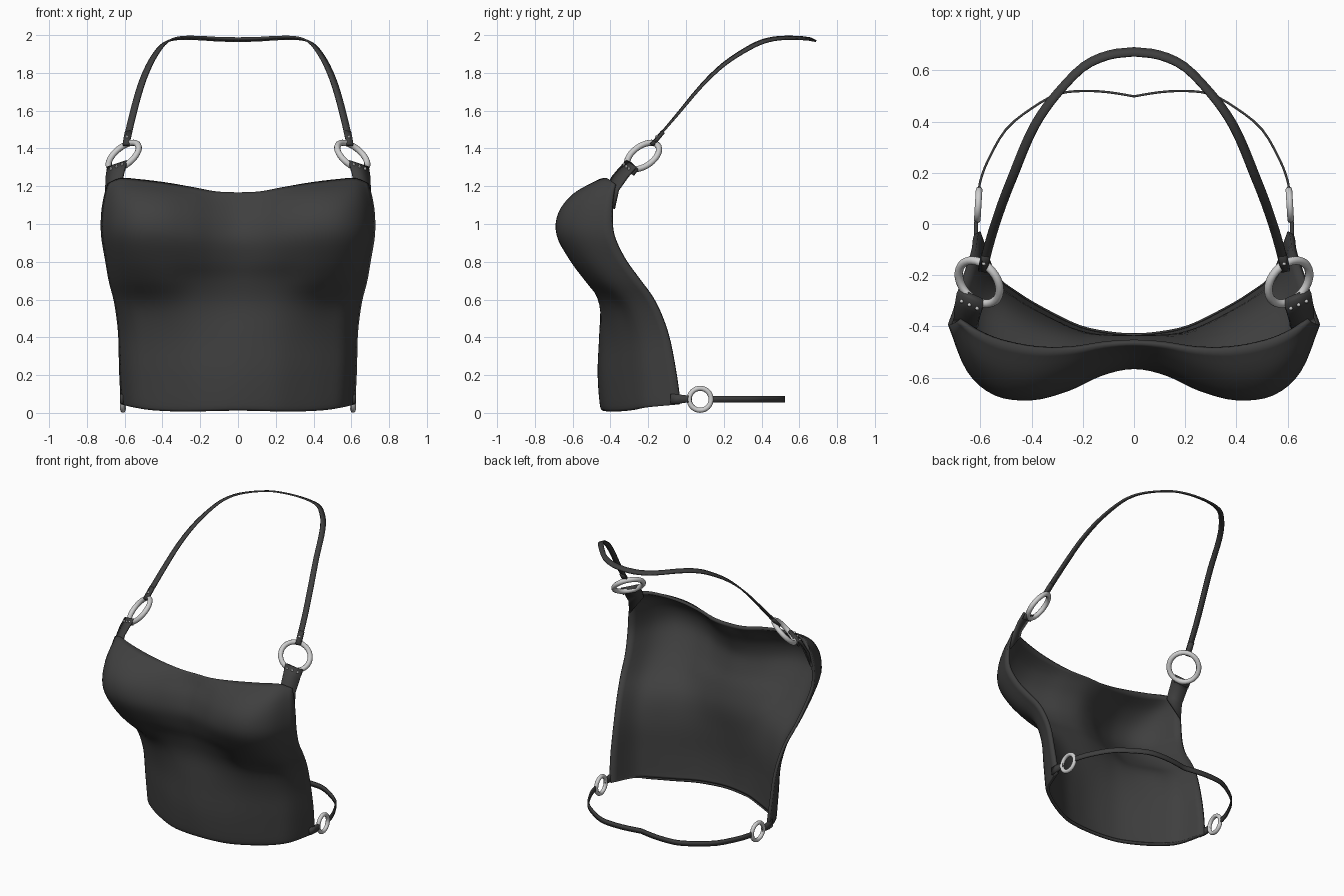
import bpy, bmesh, math
from mathutils import Vector

if "Cube" in bpy.data.objects:
    bpy.data.objects.remove(bpy.data.objects["Cube"])


def material(name, value):
    m = bpy.data.materials.new(name)
    m.diffuse_color = (value, value, value, 1)
    m.use_nodes = True
    m.node_tree.nodes["Principled BSDF"].inputs["Base Color"].default_value = m.diffuse_color
    return m


FABRIC = material("dark fabric", 0.05)
METAL = material("pale metal", 0.62)


def smooth_path(pts, steps):
    """Catmull-Rom curve through the points."""
    pts = [Vector(p) for p in pts]
    ext = [2 * pts[0] - pts[1]] + pts + [2 * pts[-1] - pts[-2]]
    out = []
    for k in range(len(pts) - 1):
        a, b, c, d = ext[k:k + 4]
        for s in range(steps):
            t = s / steps
            out.append(0.5 * (2 * b + (c - a) * t + (2 * a - 5 * b + 4 * c - d) * t * t
                              + (3 * b - a - 3 * c + d) * t ** 3))
    return out + [pts[-1]]


def finish(ob):
    bpy.ops.object.select_all(action='DESELECT')
    ob.select_set(True)
    bpy.context.view_layer.objects.active = ob
    bpy.ops.object.shade_smooth_by_angle(angle=math.radians(40))


def sheet(name, rows, thickness, offset):
    """Thick smooth cloth from a grid of points."""
    n = len(rows[0])
    verts = [p for r in rows for p in r]
    faces = [(j * n + i, j * n + i + 1, (j + 1) * n + i + 1, (j + 1) * n + i)
             for j in range(len(rows) - 1) for i in range(n - 1)]
    me = bpy.data.meshes.new(name)
    me.from_pydata(verts, [], faces)
    me.materials.append(FABRIC)
    ob = bpy.data.objects.new(name, me)
    bpy.context.collection.objects.link(ob)
    mod = ob.modifiers.new("thickness", 'SOLIDIFY')
    mod.thickness, mod.offset = thickness, offset
    finish(ob)


def ring(name, loc, normal, radius, tube):
    bpy.ops.mesh.primitive_torus_add(major_radius=radius, minor_radius=tube, major_segments=32,
                                     minor_segments=10, location=loc)
    ob = bpy.context.object
    ob.name = name
    ob.rotation_euler = Vector(normal).to_track_quat('Z', 'Y').to_euler()
    ob.data.materials.append(METAL)
    finish(ob)


def rivet(name, loc):
    bpy.ops.mesh.primitive_uv_sphere_add(segments=8, ring_count=6, radius=.008, location=loc)
    ob = bpy.context.object
    ob.name = name
    ob.data.materials.append(METAL)
    finish(ob)


def ribbon(name, half, w_start, w_mid, width, thickness):
    """Symmetric strap: half path from the right end to the middle, then mirrored."""
    path = smooth_path(half, 3)
    left, right = [], []
    for k, p in enumerate(path):
        w = Vector(w_start).lerp(Vector(w_mid), k / (len(path) - 1)).normalized() * width / 2
        left.append(p - w)
        right.append(p + w)

    def flip(seq):
        return [Vector((-p.x, p.y, p.z)) for p in reversed(seq[:-1])]
    sheet(name, [left + flip(left), right + flip(right)], thickness, 0)


# Front panel: height, half width, then depth at each column from middle to side edge
COLS = [0, .17, .35, .55, .75, .9, 1]
TOPS = [1.168, 1.173, 1.196, 1.220, 1.237, 1.243, 1.215]
LIFT = [.012, .010, .008, .008, .015, .03, .045]
LEVELS = [
    (0.00, .618, -.442, -.434, -.41, -.352, -.28, -.20, -.035),
    (0.03, .622, -.456, -.448, -.423, -.364, -.29, -.208, -.037),
    (0.20, .630, -.468, -.459, -.435, -.375, -.30, -.22, -.06),
    (0.40, .635, -.460, -.454, -.435, -.385, -.315, -.24, -.10),
    (0.57, .655, -.455, -.457, -.457, -.43, -.365, -.30, -.165),
    (0.70, .685, -.488, -.498, -.518, -.535, -.495, -.41, -.25),
    (0.82, .705, -.535, -.555, -.595, -.62, -.595, -.505, -.33),
    (0.95, .725, -.567, -.592, -.65, -.685, -.665, -.57, -.385),
    (1.07, .725, -.545, -.575, -.635, -.675, -.655, -.56, -.395),
    (1.17, .710, -.50, -.522, -.57, -.60, -.58, -.51, -.39),
    (1.24, .690, -.47, -.475, -.49, -.487, -.46, -.42, -.38),
]
rows = []
for z, w, *depth in LEVELS:
    half = []
    for c, top, lift, y in zip(COLS, TOPS, LIFT, depth):
        zz = .7 + (z - .7) * (top - .7) / .54 if z > .7 else z + lift * (1 - z / .7)
        half.append(Vector((c * w, y, zz)))
    rows.append(smooth_path([(-p.x, p.y, p.z) for p in reversed(half[1:])] + half, 4))
columns = [smooth_path(col, 4) for col in zip(*rows)]
sheet("front_panel", list(zip(*columns)), 0.02, -1)

for side, s in (("right", 1), ("left", -1)):
    # Shoulder tab folded around the upper ring
    tab = [[(.612, -.405, 1.21), (.708, -.382, 1.08)],
           [(.612, -.392, 1.245), (.70, -.36, 1.18)],
           [(.60, -.35, 1.295), (.697, -.31, 1.25)],
           [(.588, -.315, 1.332), (.69, -.268, 1.298)],
           [(.592, -.297, 1.325), (.685, -.257, 1.288)],
           [(.60, -.315, 1.288), (.685, -.28, 1.258)]]
    sheet(side + "_shoulder_tab", [[Vector((s * x, y, z)) for x, y, z in r] for r in tab], 0.014, 0)

    # Rivets on the tab
    for k in range(3):
        p = Vector((.593, -.335, 1.318)).lerp(Vector((.694, -.289, 1.282)), .2 + .3 * k)
        rivet(side + "_tab_rivet", (s * p.x, p.y - .004, p.z + .004))

    # Upper and lower rings
    ring(side + "_shoulder_ring", (s * .605, -.227, 1.36), (s * .55, -.47, .68), .096, .0165)
    ring(side + "_waist_ring", (s * .609, .075, .072), (1, s * .06, 0), .058, .0135)

    # Waist tab between panel edge and lower ring
    waist = [[(.612, -.08, .05), (.612, -.08, .10)],
             [(.618, -.03, .05), (.618, -.03, .097)],
             [(.617, .005, .055), (.617, .005, .092)],
             [(.612, .03, .056), (.612, .03, .09)]]
    sheet(side + "_waist_tab", [[Vector((s * x, y, z)) for x, y, z in r] for r in waist], 0.016, 0)

    # Strap end wrapped through the upper ring
    end = [[(.575, -.185, 1.420), (.609, -.178, 1.418)],
           [(.572, -.16, 1.447), (.605, -.153, 1.445)],
           [(.564, -.125, 1.489), (.597, -.118, 1.487)]]
    sheet(side + "_strap_end", [[Vector((s * x, y, z)) for x, y, z in r] for r in end], 0.017, 0)
    rivet(side + "_strap_rivet", (s * .587, -.155, 1.462))

# Neck strap
ribbon("neck_strap",
       [(.590, -.17, 1.435), (.558, -.05, 1.575), (.515, .08, 1.73), (.468, .2, 1.845),
        (.415, .33, 1.93), (.367, .42, 1.970), (.30, .51, 1.985), (.2, .613, 1.984),
        (.1, .66, 1.978), (0, .673, 1.976)],
       (.95, .15, .1), (0, .85, -.42), .036, .010)

# Waist strap
ribbon("waist_strap",
       [(.606, .13, .073), (.60, .17, .073), (.57, .25, .073), (.5, .37, .073), (.4, .452, .073),
        (.3, .507, .073), (.2, .52, .073), (.1, .515, .073), (0, .499, .073)],
       (0, 0, 1), (0, 0, 1), .034, .009)
